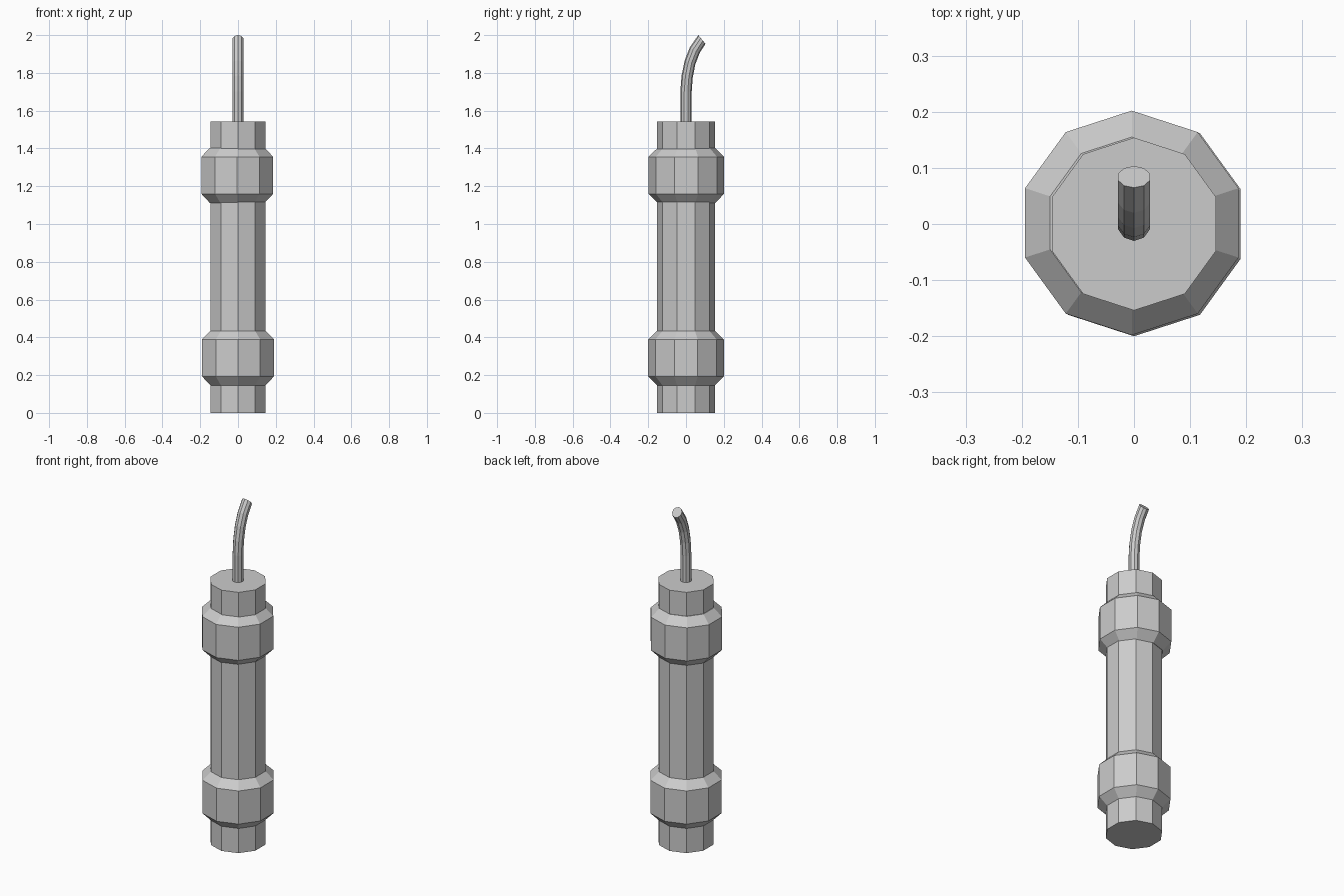
import bpy, bmesh
from math import pi, cos, sin, radians
from mathutils import Vector, Matrix

if "Cube" in bpy.data.objects:
    bpy.data.objects.remove(bpy.data.objects["Cube"])

SIDES = 10


def loft(name, rings, offset=(0, 0)):
    """Capped flat-faced solid through rings of (y, z, radius, tilt towards +y)."""
    bm = bmesh.new()
    loops = []
    for y, z, r, tilt in rings:
        rot = Matrix.Rotation(radians(-tilt), 3, 'X')
        centre = Vector((offset[0], y + offset[1], z))
        loops.append([bm.verts.new(centre + rot @ Vector((r * cos(a), r * sin(a), 0)))
                      for a in (pi / 2 + 2 * pi * i / SIDES for i in range(SIDES))])
    for lo, hi in zip(loops, loops[1:]):
        for i in range(SIDES):
            j = (i + 1) % SIDES
            bm.faces.new((lo[i], lo[j], hi[j], hi[i]))
    bm.faces.new(loops[0][::-1])
    bm.faces.new(loops[-1])
    bmesh.ops.recalc_face_normals(bm, faces=bm.faces)
    mesh = bpy.data.meshes.new(name)
    bm.to_mesh(mesh)
    bm.free()
    obj = bpy.data.objects.new(name, mesh)
    bpy.context.collection.objects.link(obj)
    return obj


# Main tube
loft("tube_body", [(0, 0, 0.154, 0), (0, 1.543, 0.154, 0)])

# Chamfered bands around the tube
for name, z0, z1, offset in (("lower_band", 0.145, 0.435, (0, 0)),
                             ("upper_band", 1.112, 1.402, (-0.004, 0.002))):
    loft(name, [(0, z0, 0.153, 0), (0, z0 + 0.048, 0.2, 0),
                (0, z1 - 0.046, 0.2, 0), (0, z1, 0.153, 0)], offset)

# Bent fuse
loft("fuse", [(0, 1.54, 0.03, 0), (0, 1.7, 0.03, 2), (0.006, 1.78, 0.03, 10),
              (0.021, 1.855, 0.03, 20), (0.046, 1.92, 0.03, 30),
              (0.084, 1.977, 0.03, 50)])
